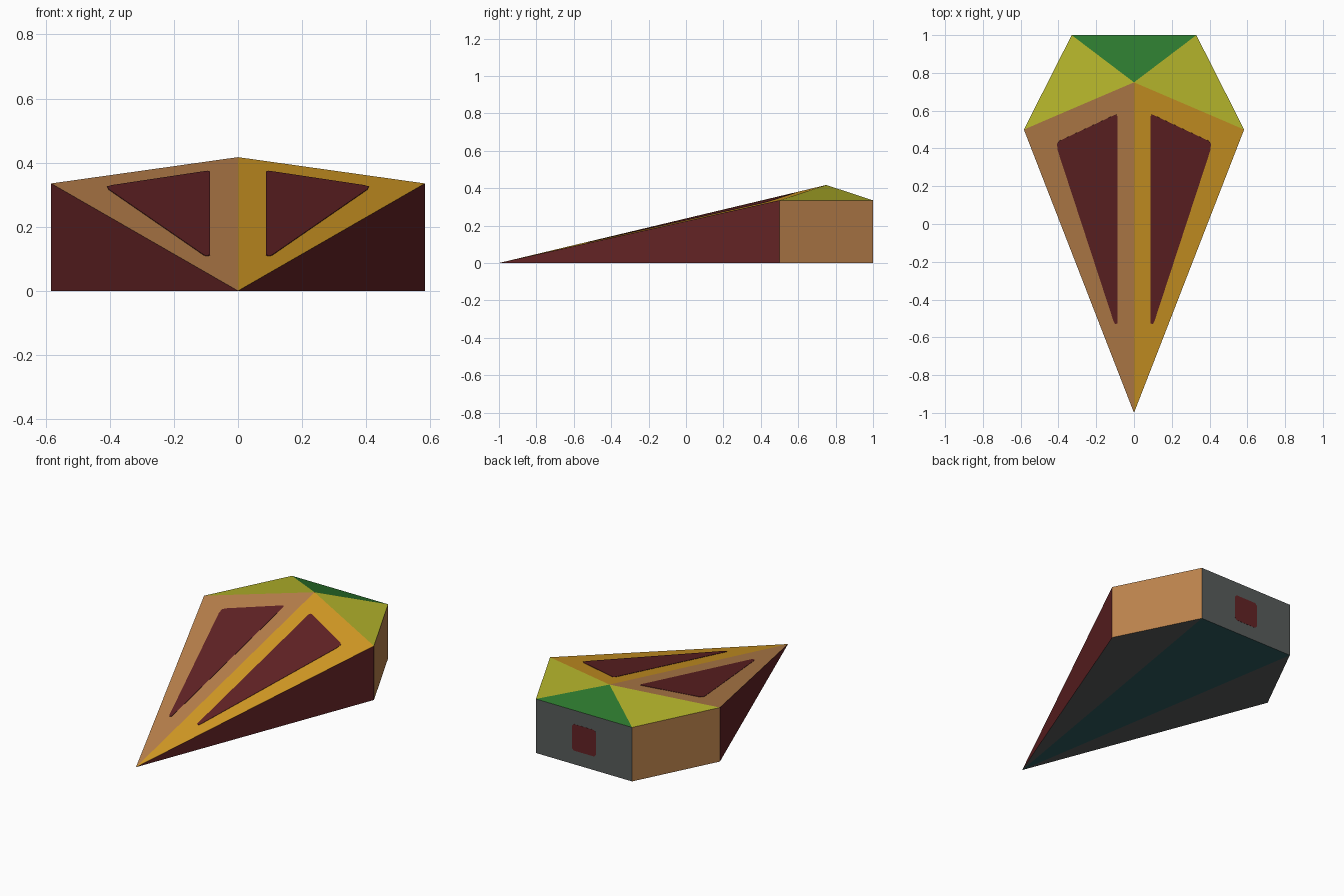
import bpy, bmesh
from mathutils import Vector

if "Cube" in bpy.data.objects:
    bpy.data.objects.remove(bpy.data.objects["Cube"])


def material(name, rgb):
    def lin(c):
        c /= 255
        return c / 12.92 if c <= 0.04045 else ((c + 0.055) / 1.055) ** 2.4
    m = bpy.data.materials.new(name)
    m.diffuse_color = (*[lin(c) for c in rgb], 1)
    m.use_nodes = True
    m.node_tree.nodes["Principled BSDF"].inputs["Base Color"].default_value = m.diffuse_color
    return m


TAN, GOLD, RED, OLIVE, GREEN, GREY, TEAL = range(7)
mats = [material("tan", (188, 131, 77)), material("gold", (214, 156, 37)),
        material("dark_red", (99, 35, 37)), material("olive_yellow", (180, 180, 43)),
        material("green", (44, 120, 46)), material("grey", (88, 92, 91)),
        material("dark_teal", (46, 92, 94))]

SIDE, BACK, H, APEX = 0.583, 0.33, 0.335, 0.417


def finish(bm, name, used):
    bmesh.ops.recalc_face_normals(bm, faces=bm.faces)
    me = bpy.data.meshes.new(name)
    bm.to_mesh(me)
    bm.free()
    for m in used:
        me.materials.append(m)
    ob = bpy.data.objects.new(name, me)
    bpy.context.collection.objects.link(ob)
    return ob


# Hull: pointed nose, upright side and back walls, faceted roof meeting at a peak
bm = bmesh.new()
nose = bm.verts.new((0, -1, 0))
peak = bm.verts.new((0, 0.75, APEX))


def corners(x, y):
    return bm.verts.new((x, y, 0)), bm.verts.new((x, y, H))


def face(color, *verts):
    bm.faces.new(verts).material_index = color


rear = []
for s, roof in ((-1, TAN), (1, GOLD)):
    s0, s1 = corners(s * SIDE, 0.5)
    b0, b1 = corners(s * BACK, 1)
    face(roof, nose, s1, peak)
    face(OLIVE, s1, b1, peak)
    face(RED, nose, s0, s1)
    face(TAN, s0, b0, b1, s1)
    face(GREY, nose, s0, b0)
    rear.append((b0, b1))
(l0, l1), (r0, r1) = rear
face(GREEN, l1, r1, peak)
face(GREY, l0, r0, r1, l1)
face(TEAL, nose, l0, r0)
finish(bm, "hull", mats)


def plate(name, points, normal, t=0.002):
    """Thin painted panel straddling a hull face."""
    bm = bmesh.new()
    n = Vector(normal).normalized() * t
    lo = [bm.verts.new(Vector(p) - n) for p in points]
    hi = [bm.verts.new(Vector(p) + n) for p in points]
    bm.faces.new(lo)
    bm.faces.new(hi)
    for i in range(len(points)):
        j = (i + 1) % len(points)
        bm.faces.new((lo[i], lo[j], hi[j], hi[i]))
    finish(bm, name, [mats[RED]])


# Roof windows, laid on the sloping front facets
by = APEX / 1.75
ax = (H - 1.5 * by) / SIDE
outline = [(0.087, 0.57), (0.095, 0.58), (0.108, 0.575), (0.395, 0.44), (0.408, 0.425),
           (0.404, 0.39), (0.108, -0.515), (0.1, -0.53), (0.087, -0.525)]
for s, side in ((-1, "left"), (1, "right")):
    plate(side + "_roof_window",
          [(s * x, y, ax * x + by * (y + 1)) for x, y in outline],
          (-s * ax, -by, 1))

# Rear window with clipped corners
w, h, c = 0.083, 0.082, 0.014
pts = [(w, h - c), (w - c, h), (c - w, h), (-w, h - c),
       (-w, c - h), (c - w, -h), (w - c, -h), (w, c - h)]
plate("rear_window", [(x, 0.999, 0.167 + z) for x, z in pts], (0, 1, 0))
